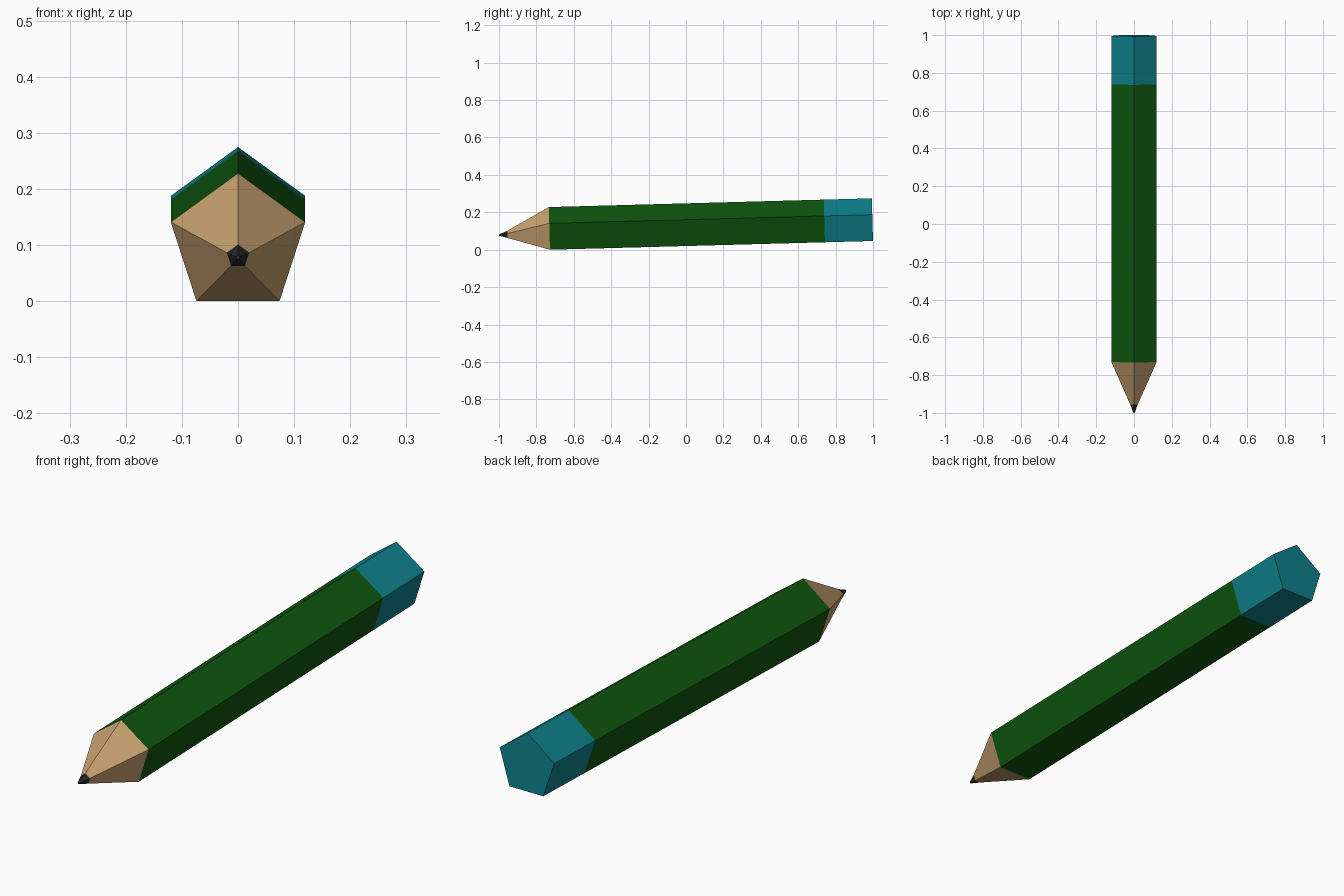
import bpy, bmesh, math
from mathutils import Vector

if "Cube" in bpy.data.objects:
    bpy.data.objects.remove(bpy.data.objects["Cube"])

SIDES = 5
TILT = 0.027          # the pencil rises slightly towards its blunt end


def material(name, rgb):
    m = bpy.data.materials.new(name)
    m.diffuse_color = (*rgb, 1)
    m.use_nodes = True
    m.node_tree.nodes["Principled BSDF"].inputs["Base Color"].default_value = m.diffuse_color
    return m


def ring(bm, y, z, r):
    """Pentagon, point up, square to the tilted shaft."""
    verts = []
    for i in range(SIDES):
        a = math.pi / 2 + i * math.tau / SIDES
        up = r * math.sin(a)
        verts.append(bm.verts.new(Vector((r * math.cos(a), y - up * TILT, z + up))))
    return verts


def section(name, rings, mat, cap_front=False, cap_back=False):
    """Loft pentagon rings (y, z, radius) into one pencil section."""
    bm = bmesh.new()
    loops = [ring(bm, *r) for r in rings]
    for a, b in zip(loops, loops[1:]):
        for i in range(SIDES):
            j = (i + 1) % SIDES
            bm.faces.new((a[i], a[j], b[j], b[i]))
    if cap_front:
        bm.faces.new(loops[0][::-1])
    if cap_back:
        bm.faces.new(loops[-1])
    # outward normals follow from the winding of the rings
    for f in bm.faces:
        f.normal_update()
        c = f.calc_center_median()
        out = Vector((c.x, 0, c.z - (0.102 + (c.y + 0.73) * TILT)))
        if len(f.verts) == SIDES:
            out = Vector((0, math.copysign(1, c.y), 0))
        if f.normal.dot(out) < 0:
            f.normal_flip()
    me = bpy.data.meshes.new(name)
    bm.to_mesh(me)
    bm.free()
    me.materials.append(mat)
    ob = bpy.data.objects.new(name, me)
    bpy.context.collection.objects.link(ob)


R = 0.126
tip = (-0.999, 0.078, 0.004)
lead = (-0.955, 0.08, 0.021)
shoulder = (-0.73, 0.102, R)
joint = (0.74, 0.102 + 1.47 * TILT, R)
end = (0.997, 0.102 + 1.727 * TILT, R)

section("lead_tip", [tip, lead], material("graphite", (0.02, 0.02, 0.022)), cap_front=True)
section("sharpened_wood", [lead, shoulder], material("bare wood", (0.58, 0.36, 0.16)))
section("painted_shaft", [shoulder, joint], material("dark green", (0.0045, 0.093, 0.0045)))
section("coloured_end", [joint, end], material("teal", (0.0045, 0.22, 0.26)), cap_back=True)
